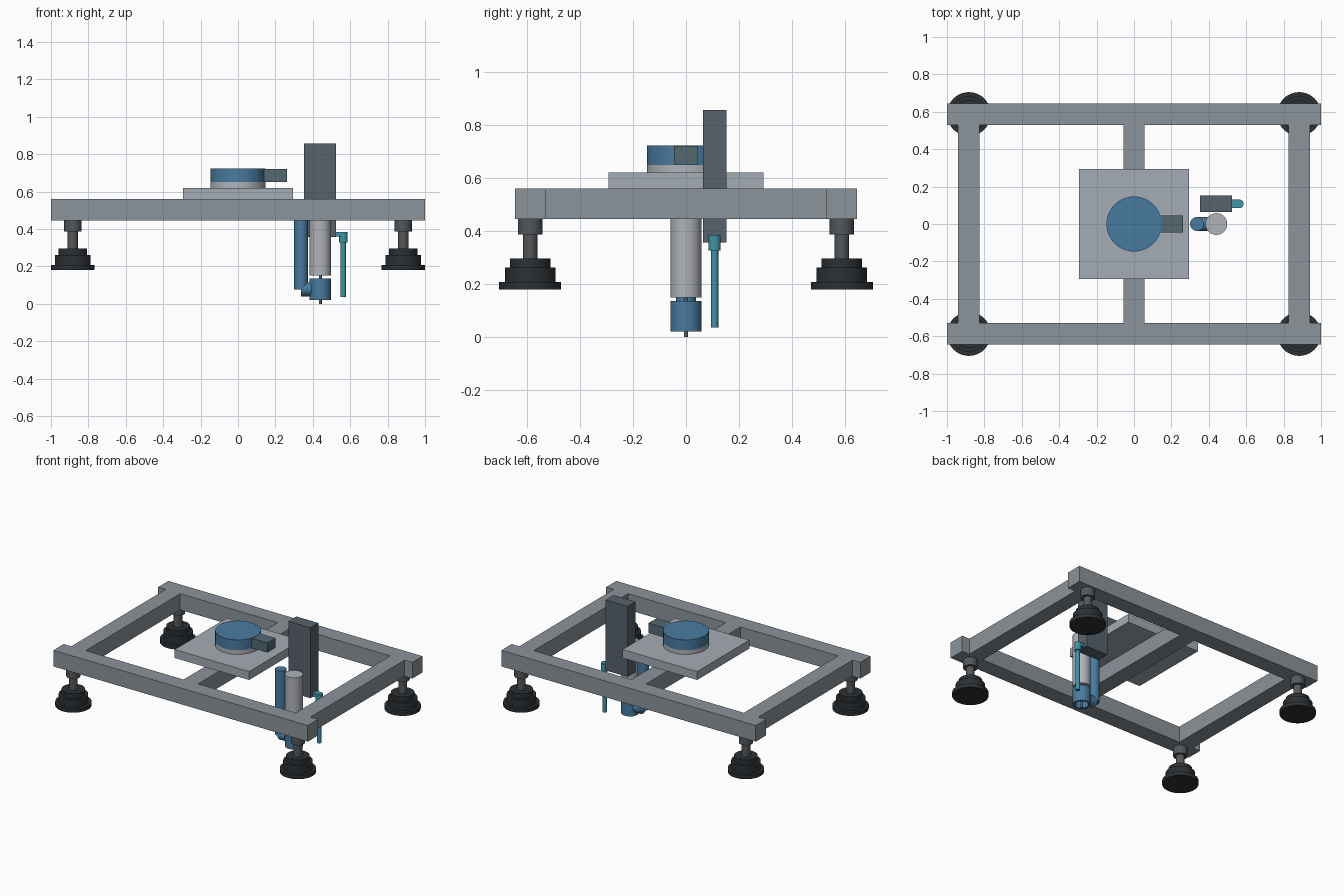
import bpy, bmesh, math
from mathutils import Vector, Matrix

if "Cube" in bpy.data.objects:
    bpy.data.objects.remove(bpy.data.objects["Cube"])


def material(name, r, g, b):
    m = bpy.data.materials.new(name)
    # convert display colour to linear
    m.diffuse_color = tuple((c / 255) ** 2.2 for c in (r, g, b)) + (1,)
    m.use_nodes = True
    m.node_tree.nodes["Principled BSDF"].inputs["Base Color"].default_value = m.diffuse_color
    return m


FRAME = material("frame_grey", 138, 146, 153)
PLATE = material("plate_grey", 163, 171, 179)
METAL = material("light_metal", 174, 178, 184)
DARK = material("dark_steel", 88, 98, 108)
BLUE = material("blue", 74, 122, 158)
BOX = material("connector_grey", 84, 104, 112)
TEAL = material("teal", 66, 146, 164)
RUBBER = material("rubber", 48, 52, 55)
STEEL = material("stem_steel", 84, 88, 92)


def finish(name, bm, mat):
    bmesh.ops.recalc_face_normals(bm, faces=bm.faces)
    me = bpy.data.meshes.new(name)
    bm.to_mesh(me)
    bm.free()
    ob = bpy.data.objects.new(name, me)
    bpy.context.collection.objects.link(ob)
    me.materials.append(mat)
    return ob


def box(name, lo, hi, mat):
    bm = bmesh.new()
    lo, hi = Vector(lo), Vector(hi)
    bmesh.ops.create_cube(bm, size=1, matrix=Matrix.Translation((lo + hi) / 2)
                          @ Matrix.Diagonal((*(hi - lo), 1)))
    return finish(name, bm, mat)


def lathe(name, profile, at, mat, closed=False, along_x=False, steps=48):
    """Revolve (radius, height) points about z, or about x when along_x."""
    bm = bmesh.new()
    vs = [bm.verts.new((r, 0, h)) for r, h in profile]
    es = [bm.edges.new(p) for p in zip(vs, vs[1:])]
    if closed:
        es.append(bm.edges.new((vs[-1], vs[0])))
    bmesh.ops.spin(bm, geom=vs + es, cent=(0, 0, 0), axis=(0, 0, 1),
                   angle=math.tau, steps=steps)
    bmesh.ops.remove_doubles(bm, verts=bm.verts, dist=1e-5)
    if along_x:
        bm.transform(Matrix.Rotation(math.pi / 2, 4, 'Y'))
    bm.transform(Matrix.Translation(at))
    ob = finish(name, bm, mat)
    bpy.ops.object.select_all(action='DESELECT')
    ob.select_set(True)
    bpy.context.view_layer.objects.active = ob
    bpy.ops.object.shade_smooth_by_angle(angle=math.radians(30))
    return ob


def cyl(name, r, h0, h1, at, mat, **kw):
    return lathe(name, [(0, h0), (r, h0), (r, h1), (0, h1)], at, mat, **kw)


# Base frame: two long rails, two end beams, one centre beam
Z0, Z1 = 0.445, 0.56
for side, s in (("front", -1), ("back", 1)):
    y = sorted((s * 0.53, s * 0.645))
    box(side + "_rail", (-1, y[0], Z0), (1, y[1], Z1), FRAME)
for side, x in (("left", -0.883), ("centre", 0), ("right", 0.883)):
    box(side + "_beam", (x - 0.057, -0.53, Z0), (x + 0.057, 0.53, Z1), FRAME)

# Levelling feet: stepped rubber pad and steel stem with collar
for sx, xn in ((-1, "left"), (1, "right")):
    for sy, yn in ((-1, "front"), (1, "back")):
        at = (sx * 0.883, sy * 0.588, 0)
        lathe(f"{yn}_{xn}_foot_pad",
              [(0, 0.18), (0.117, 0.18), (0.117, 0.207), (0.095, 0.207),
               (0.095, 0.262), (0.076, 0.262), (0.076, 0.296), (0, 0.296)],
              at, RUBBER)
        lathe(f"{yn}_{xn}_foot_stem",
              [(0, 0.296), (0.028, 0.296), (0.028, 0.387), (0.046, 0.387),
               (0.046, 0.445), (0, 0.445)], at, STEEL)

# Mounting plate with turntable and its connector box
box("mounting_plate", (-0.293, -0.293, Z1), (0.293, 0.293, 0.62), PLATE)
cyl("turntable_base", 0.147, 0.62, 0.65, (0, 0, 0), METAL)
cyl("turntable", 0.147, 0.65, 0.723, (0, 0, 0), BLUE)
box("connector_box", (0.13, -0.045, 0.652), (0.263, 0.045, 0.721), BOX)

# Vertical column
box("column", (0.352, 0.064, 0.356), (0.525, 0.153, 0.857), DARK)

# Spindle motor, tool and hollow dust shroud
SP = (0.44, 0, 0)
cyl("spindle_motor", 0.058, 0.15, 0.53, SP, METAL)
cyl("tool_bit", 0.008, 0.0, 0.15, SP, DARK, steps=24)
lathe("dust_shroud", [(0.058, 0.02), (0.058, 0.135), (0.044, 0.135), (0.044, 0.02)],
      SP, BLUE, closed=True)

# Suction pipe beside the spindle with its horizontal inlet
cyl("suction_pipe", 0.037, 0.077, 0.54, (0.337, 0, 0), BLUE)
cyl("suction_inlet", 0.037, 0, 0.055, (0.337, 0, 0.077), BLUE, along_x=True)

# Probe on the side of the column
PR = (0.563, 0.108, 0)
box("probe_bracket", (0.52, 0.086, 0.36), (0.563, 0.13, 0.385), TEAL)
cyl("probe_holder", 0.023, 0.327, 0.385, PR, TEAL, steps=32)
cyl("probe_rod", 0.014, 0.035, 0.33, PR, TEAL, steps=32)
